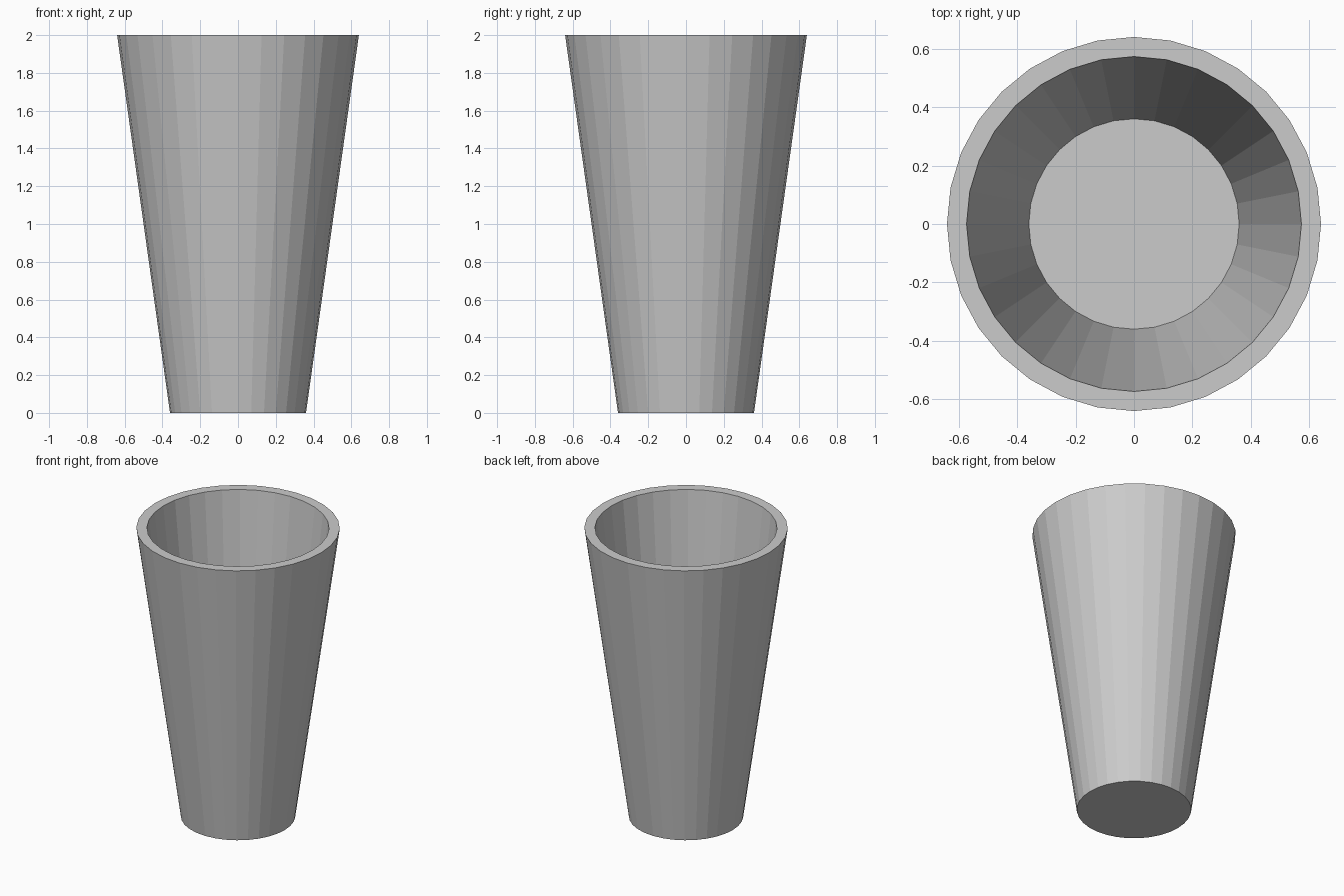
import bpy, bmesh
from math import sin, cos, tau

if "Cube" in bpy.data.objects:
    bpy.data.objects.remove(bpy.data.objects["Cube"])

SIDES = 32
# (radius, height) from the outer foot, over the rim, down to the inner floor
PROFILE = [(0.36, 0.0), (0.64, 2.0), (0.573, 2.0), (0.36, 0.06)]

bm = bmesh.new()


def ring(radius, z):
    return [bm.verts.new((radius * sin(tau * i / SIDES), radius * cos(tau * i / SIDES), z))
            for i in range(SIDES)]


rings = [ring(r, z) for r, z in PROFILE]

# Outer wall, rim and inner wall
for a, b in zip(rings, rings[1:]):
    for i in range(SIDES):
        j = (i + 1) % SIDES
        bm.faces.new((a[i], a[j], b[j], b[i]))

# Underside and inner floor
bm.faces.new(rings[0])
bm.faces.new(rings[-1])
bmesh.ops.recalc_face_normals(bm, faces=bm.faces)

mesh = bpy.data.meshes.new("tumbler")
bm.to_mesh(mesh)
bm.free()
bpy.context.collection.objects.link(bpy.data.objects.new("tumbler", mesh))
